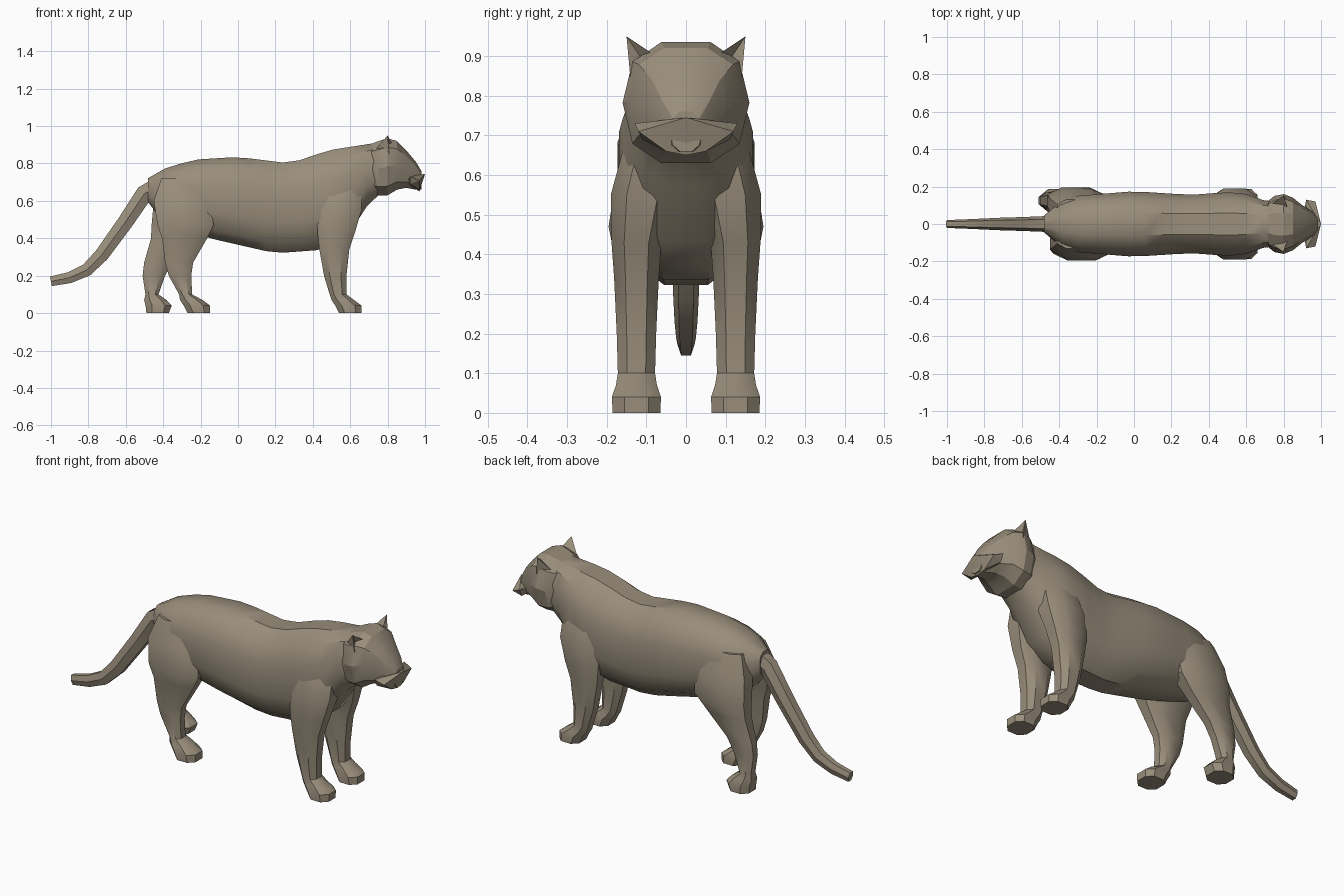
import bpy, bmesh, math
from mathutils import Vector

cube = bpy.data.objects.get("Cube")
if cube:
    bpy.data.objects.remove(cube, do_unlink=True)

colour = (.32, .27, .2, 1)
fur = bpy.data.materials.new("grey_brown_fur")
fur.use_nodes = True
fur.diffuse_color = colour
fur.node_tree.nodes["Principled BSDF"].inputs["Base Color"].default_value = colour


def finish(name, bm, angle):
    """Turn a bmesh into a shaded, coloured object."""
    bmesh.ops.recalc_face_normals(bm, faces=bm.faces)
    mesh = bpy.data.meshes.new(name)
    bm.to_mesh(mesh)
    bm.free()
    mesh.materials.append(fur)
    part = bpy.data.objects.new(name, mesh)
    bpy.context.collection.objects.link(part)
    bpy.ops.object.select_all(action="DESELECT")
    part.select_set(True)
    bpy.context.view_layer.objects.active = part
    bpy.ops.object.shade_smooth_by_angle(angle=math.radians(angle))


def rounded(value):
    """Square off a sine or cosine a little."""
    return math.copysign(abs(value) ** .8, value)


def loft(name, rings, sides, angle):
    """Skin rings given as a centre, a half axis in the xz plane and a half width in y."""
    bm = bmesh.new()
    loops = []
    for centre, axis, width in rings:
        loop = []
        for i in range(sides):
            turn = math.tau * (i + .5) / sides
            reach = rounded(math.cos(turn)) / rounded(math.cos(math.pi / sides))
            across = Vector((0, width * rounded(math.sin(turn)), 0))
            loop.append(bm.verts.new(centre + axis * reach + across))
        loops.append(loop)
    for low, high in zip(loops, loops[1:]):
        for i in range(sides):
            j = (i + 1) % sides
            bm.faces.new((low[i], low[j], high[j], high[i]))
    bm.faces.new(loops[0])
    bm.faces.new(loops[-1])
    finish(name, bm, angle)


def upright(x, bottom, top, width):
    """Section standing across the body."""
    return Vector((x, 0, (top + bottom) / 2)), Vector((0, 0, (top - bottom) / 2)), width


def curve(x, keys):
    """Read a height or width from a line through a few key points."""
    for (xa, a), (xb, b) in zip(keys, keys[1:]):
        if x <= xb:
            return a + (b - a) * (x - xa) / (xb - xa)
    return keys[-1][1]


# Torso from rump to neck
back_line = [(-.5, .71), (-.4, .77), (-.24, .82), (0, .835), (.28, .8), (.48, .87), (.8, .92)]
belly_line = [(-.5, .62), (-.4, .48), (-.15, .4), (.2, .32), (.47, .34), (.58, .4), (.72, .62), (.8, .67)]
side_line = [(-.5, .03), (-.36, .15), (0, .18), (.3, .16), (.5, .175), (.6, .165), (.72, .12)]
stations = [-.48 + .09 * i for i in range(15)]
loft("torso", [upright(x, curve(x, belly_line), curve(x, back_line), curve(x, side_line))
               for x in stations], 12, 35)

# Head
head_sections = [(.7, .65, .9, .11), (.75, .63, .92, .15), (.8, .63, .935, .16), (.85, .66, .92, .14),
                 (.9, .67, .87, .1), (.95, .66, .81, .07), (.98, .66, .76, .04)]
loft("head", [upright(*section) for section in head_sections], 10, 25)

# Muzzle with its wide cheek pads
bm = bmesh.new()
for point in ((1, 0, .745), (.97, 0, .65), (.9, 0, .7)):
    bm.verts.new(point)
for side in (-1, 1):
    for x, y, z in ((.97, .12, .71), (.92, .13, .73), (.92, .11, .69), (.97, .05, .66)):
        bm.verts.new((x, side * y, z))
hull = bmesh.ops.convex_hull(bm, input=bm.verts)
bmesh.ops.delete(bm, geom=hull["geom_interior"], context="VERTS")
finish("muzzle", bm, 15)


def ear(name, side):
    """Hollow pointed ear: one rim joined to a sunk point and a back point."""
    bm = bmesh.new()
    corners = [bm.verts.new((x, side * y, z)) for x, y, z in
               ((.82, .09, .91), (.8, .15, .95), (.81, .14, .84), (.79, .11, .89), (.74, .11, .88))]
    rim = corners[:3]
    for peak in corners[3:]:
        for i in range(3):
            bm.faces.new((rim[i - 1], rim[i], peak))
    finish(name, bm, 15)


def leg(name, side, sections, toe, stride=0):
    """Leg of flat sections (z, x, half length, half width), ending in a paw."""
    paw = [(.07, toe - .1, .06, .055), (.04, toe - .07, .07, .066), (0, toe - .06, .06, .064)]
    rings = []
    for z, x, length, width in sections + paw:
        shift = stride * max(0, .55 - z)
        centre = Vector((x - shift, side * min(.125, .22 - .2 * z), z))
        rings.append((centre, Vector((length, 0, 0)), width))
    loft(name, rings, 8, 35)


front_sections = [(.75, .55, .06, .05), (.68, .55, .11, .075), (.55, .54, .12, .085),
                  (.43, .525, .1, .067), (.34, .515, .08, .06), (.2, .52, .06, .053), (.1, .535, .045, .05)]
hind_sections = [(.72, -.31, .1, .06), (.6, -.3, .15, .08), (.47, -.28, .15, .075), (.4, -.285, .12, .06),
                 (.27, -.315, .075, .046), (.2, -.31, .06, .042), (.1, -.28, .035, .042)]

# Ears and legs, the left hind leg stepping back
for word, side, stride in (("left", 1, .4), ("right", -1, 0)):
    ear(word + "_ear", side)
    leg(word + "_front_leg", side, front_sections, .66)
    leg(word + "_hind_leg", side, hind_sections, -.15, stride)

# Tail, thinning along its path
path = [Vector((x, 0, z)) for x, z in
        ((-.42, .68), (-.5, .64), (-.6, .49), (-.73, .31), (-.81, .23), (-.9, .19), (-1, .17))]
rings = []
for i, point in enumerate(path):
    along = path[min(i + 1, len(path) - 1)] - path[max(i - 1, 0)]
    normal = Vector((-along.z, 0, along.x)).normalized()
    rings.append((point, normal * (.05 - .004 * i), .045 - .004 * i))
loft("tail", rings, 6, 35)
